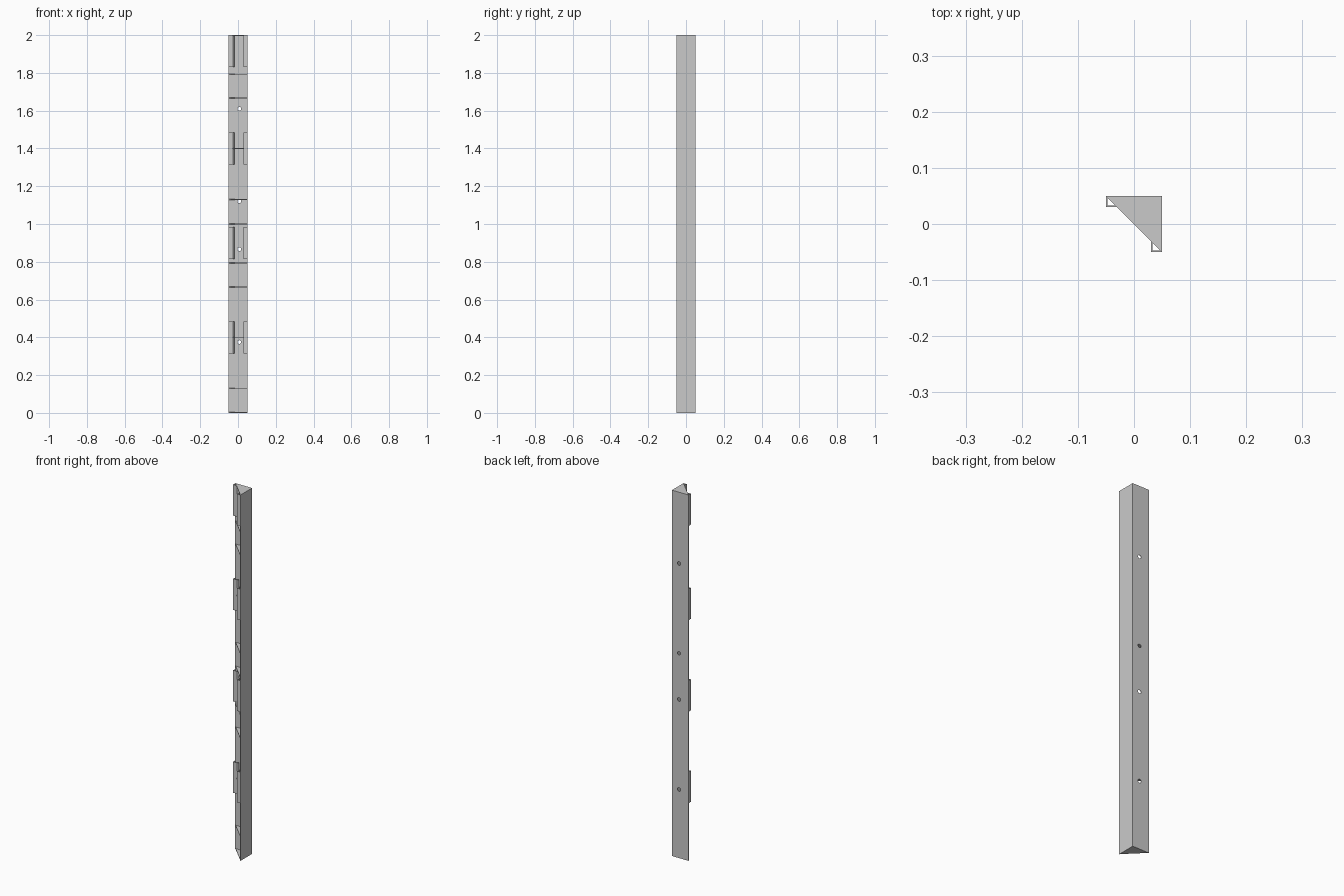
import bpy
import bmesh
from math import pi

if "Cube" in bpy.data.objects:
    bpy.data.objects.remove(bpy.data.objects["Cube"], do_unlink=True)

H = 0.05      # half width of the angle profile
T = 0.003     # sheet thickness

grey = bpy.data.materials.new("plain grey")
grey.use_nodes = True
colour = (0.59, 0.59, 0.59, 1)
grey.diffuse_color = colour
grey.node_tree.nodes["Principled BSDF"].inputs["Base Color"].default_value = colour


def prism(name, outline, z0, z1):
    """Extrude a flat outline from z0 up to z1."""
    bm = bmesh.new()
    face = bm.faces.new([bm.verts.new((x, y, z0)) for x, y in outline])
    top = bmesh.ops.extrude_face_region(bm, geom=[face])["geom"]
    bmesh.ops.translate(bm, vec=(0, 0, z1 - z0),
                        verts=[v for v in top if isinstance(v, bmesh.types.BMVert)])
    bmesh.ops.recalc_face_normals(bm, faces=bm.faces)
    mesh = bpy.data.meshes.new(name)
    bm.to_mesh(mesh)
    bm.free()
    mesh.materials.append(grey)
    obj = bpy.data.objects.new(name, mesh)
    bpy.context.collection.objects.link(obj)
    return obj


def swap(outline):
    """Mirror an outline from the back flange to the side flange."""
    return [(y, x) for x, y in outline]


# Two long flanges joined at the corner
back = [(-H, H - T), (H - T, H - T), (H, H), (-H, H)]
back_flange = prism("back_flange", back, 0, 2)
prism("side_flange", swap(back), 0, 2)

# Screw holes through the back flange
for z in (0.375, 0.867, 1.12, 1.61):
    bpy.ops.mesh.primitive_cylinder_add(vertices=12, radius=0.01, depth=0.04,
                                        location=(0.007, H, z), rotation=(pi / 2, 0, 0))
    cutter = bpy.context.object
    cutter.name = "hole_cutter"
    cutter.hide_render = True
    cut = back_flange.modifiers.new("screw_hole", "BOOLEAN")
    cut.operation = "DIFFERENCE"
    cut.solver = "EXACT"
    cut.object = cutter
    bpy.context.view_layer.objects.active = back_flange
    bpy.ops.object.modifier_apply(modifier=cut.name)
    bpy.data.objects.remove(cutter, do_unlink=True)

# Triangular stiffening webs
web = [(-H + T, H - T), (H - T, -H + T), (H - T, H - T)]
for z in (0.002, 0.13, 0.4, 0.667, 0.793, 1.0, 1.13, 1.4, 1.667, 1.793, 1.998):
    prism("web", web, z - 0.002, z + 0.002)

# Hooked clips on the free edge of each flange, with a bent lip
hook = [(-H, H - T), (-H, 0.03), (-0.026, 0.03), (-0.019, 0.037),
        (-0.021, 0.039), (-0.027, 0.03 + T), (-H + T, 0.03 + T), (-H + T, H - T)]
for z in (0.315, 0.815, 1.315, 1.83):
    prism("back_clip", hook, z, z + 0.17)
    prism("side_clip", swap(hook), z, z + 0.17)
